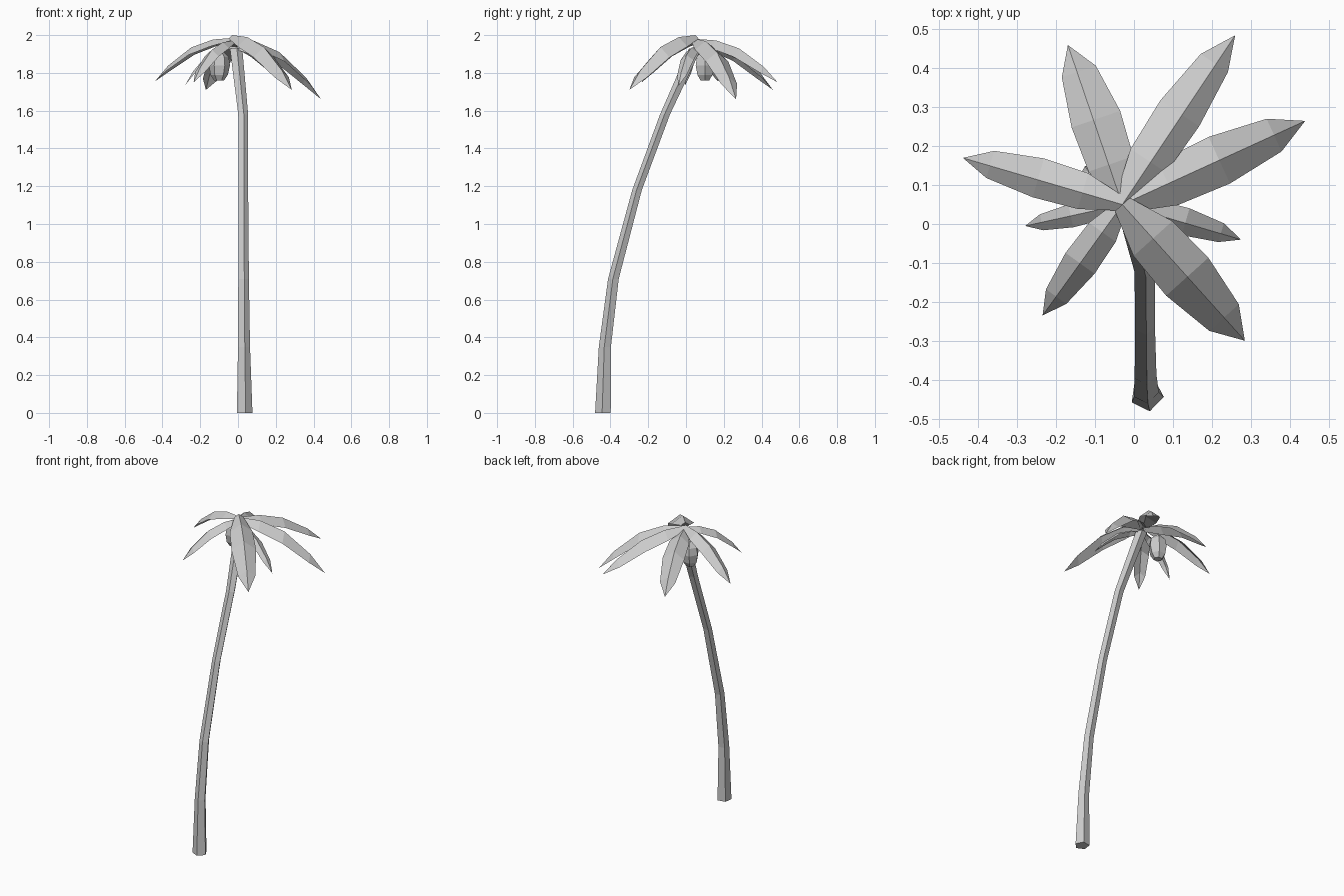
import bpy, bmesh, math
from mathutils import Vector

if "Cube" in bpy.data.objects:
    bpy.data.objects.remove(bpy.data.objects["Cube"])


def make_object(name, bm):
    mesh = bpy.data.meshes.new(name)
    bm.to_mesh(mesh)
    bm.free()
    obj = bpy.data.objects.new(name, mesh)
    bpy.context.collection.objects.link(obj)
    return obj


def ring_loft(name, rings, sides, phase=0.0):
    """Loft horizontal rings given as (x, y, z, radius), capped at both ends."""
    bm = bmesh.new()
    loops = []
    for x, y, z, r in rings:
        loops.append([bm.verts.new((x + r * math.cos(phase + math.tau * i / sides),
                                    y + r * math.sin(phase + math.tau * i / sides), z))
                      for i in range(sides)])
    for a, b in zip(loops, loops[1:]):
        for i in range(sides):
            j = (i + 1) % sides
            bm.faces.new((a[i], a[j], b[j], b[i]))
    bm.faces.new(loops[0][::-1])
    bm.faces.new(loops[-1])
    return make_object(name, bm)


def frond(name, base, tip, half_width, sideways=0.0):
    """Arched leaf folded along its midrib, tapering to a point."""
    base, tip = Vector(base), Vector(tip)
    flat = Vector((tip.x - base.x, tip.y - base.y, 0))
    side = Vector((-flat.y, flat.x, 0)).normalized()
    bm = bmesh.new()
    rows = []
    for t, w in ((0.0, 0.35), (0.25, 0.92), (0.53, 1.0), (0.83, 0.7)):
        mid = base + flat * t
        mid.z = base.z + (tip.z - base.z) * t ** 2.4
        hw = half_width * w
        drop = Vector((0, 0, -0.75 * hw))
        rows.append([bm.verts.new(p) for p in (
            mid + side * hw * (1 + sideways) + drop, mid,
            mid - side * hw * (1 - sideways) + drop)])
    for a, b in zip(rows, rows[1:]):
        for i in (0, 1):
            bm.faces.new((a[i], a[i + 1], b[i + 1], b[i]))
    end = bm.verts.new(tip)
    for i in (0, 1):
        bm.faces.new((rows[-1][i], rows[-1][i + 1], end))
    bmesh.ops.recalc_face_normals(bm, faces=bm.faces[:])
    return make_object(name, bm)


# Leaning five-sided trunk
ring_loft("trunk", [(0.033, -0.438, 0.0, 0.044), (0.03, -0.428, 0.35, 0.034),
                    (0.028, -0.383, 0.71, 0.03), (0.027, -0.258, 1.18, 0.027),
                    (0.026, -0.11, 1.58, 0.028), (-0.012, 0.05, 1.93, 0.035)],
          5, math.radians(-80))

# Crown of drooping fronds: tip, half width, base height, sideways bias
fronds = [
    ((0.44, 0.265, 1.66), 0.066, 1.98, 0.0),
    ((0.26, 0.485, 1.75), 0.060, 1.98, 0.12),
    ((-0.17, 0.46, 1.71), 0.066, 1.97, -0.1),
    ((-0.44, 0.17, 1.755), 0.052, 1.985, -0.1),
    ((-0.28, -0.005, 1.735), 0.030, 1.94, 0.0),
    ((-0.235, -0.235, 1.75), 0.046, 1.97, 0.0),
    ((0.285, -0.30, 1.71), 0.073, 2.0, 0.0),
    ((0.275, -0.04, 1.73), 0.036, 1.94, 0.1),
]
for n, (tip, hw, z, bias) in enumerate(fronds, 1):
    frond(f"frond_{n}", (-0.03, 0.05, z), tip, hw, bias)

# Hanging coconut
ring_loft("coconut", [(-0.1, 0.1, 1.76, 0.026), (-0.1, 0.1, 1.79, 0.046),
                      (-0.098, 0.1, 1.84, 0.056), (-0.097, 0.1, 1.885, 0.048),
                      (-0.1, 0.1, 1.92, 0.015)], 6)
